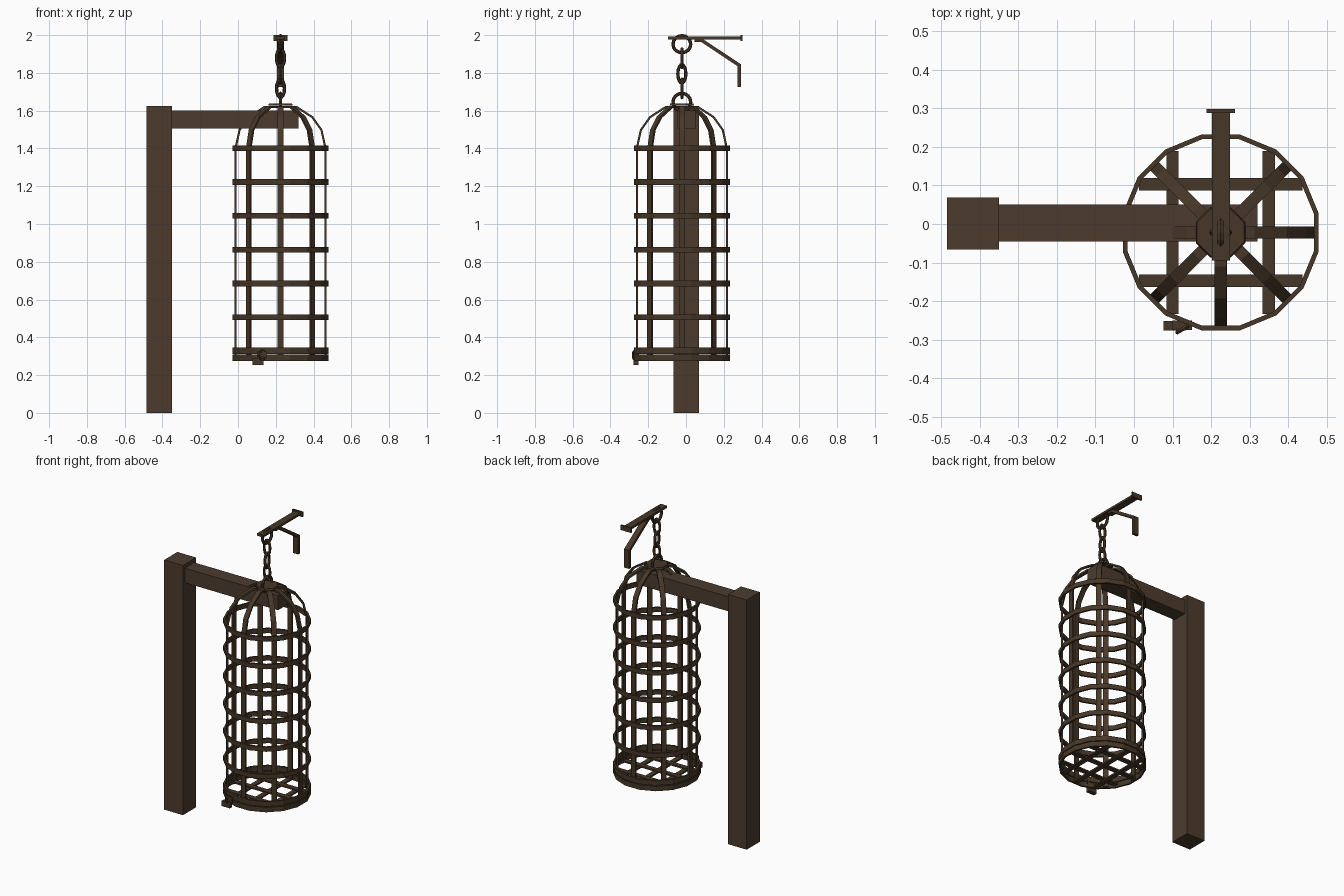
import bpy, bmesh, math
from mathutils import Vector, Matrix

if "Cube" in bpy.data.objects:
    bpy.data.objects.remove(bpy.data.objects["Cube"])

CX, CY = 0.225, -0.022          # cage axis
AXIS = Matrix.Translation((CX, CY, 0))


def material(name, rgb):
    m = bpy.data.materials.new(name)
    m.diffuse_color = (*rgb, 1)
    m.use_nodes = True
    m.node_tree.nodes["Principled BSDF"].inputs["Base Color"].default_value = m.diffuse_color
    return m


WOOD = material("dark wood", (0.072, 0.044, 0.027))
IRON = material("rusty iron", (0.062, 0.038, 0.021))


def finish(name, bm, mat, matrix=Matrix()):
    bmesh.ops.recalc_face_normals(bm, faces=bm.faces)
    mesh = bpy.data.meshes.new(name)
    bm.to_mesh(mesh)
    bm.free()
    mesh.transform(matrix)
    mesh.materials.append(mat)
    ob = bpy.data.objects.new(name, mesh)
    bpy.context.collection.objects.link(ob)
    return ob


def box(name, lo, hi, mat, matrix=Matrix()):
    lo, hi = Vector(lo), Vector(hi)
    bm = bmesh.new()
    bmesh.ops.create_cube(bm, size=1)
    for v in bm.verts:
        v.co = (lo + hi) / 2 + v.co * (hi - lo)
    return finish(name, bm, mat, matrix)


def sweep(bm, rings, closed=False):
    """Skin a list of equal cross-sections."""
    rows = [[bm.verts.new(p) for p in ring] for ring in rings]
    n = len(rows[0])
    for i in range(len(rows) if closed else len(rows) - 1):
        a, b = rows[i], rows[(i + 1) % len(rows)]
        for j in range(n):
            bm.faces.new((a[j], a[(j + 1) % n], b[(j + 1) % n], b[j]))
    if not closed:
        bm.faces.new(rows[0])
        bm.faces.new(rows[-1])


def strap(name, path, width, thick, matrix):
    """Flat bar following a path in the local x-z plane."""
    pts = [Vector((x, 0, z)) for x, z in path]
    rings = []
    for i, p in enumerate(pts):
        dirs = [(b - a).normalized() for a, b in zip(pts[max(i - 1, 0):i + 1], pts[max(i, 1):i + 2])]
        t = sum(dirs, Vector()).normalized()
        nrm = Vector((-t.z, 0, t.x)) * thick / max(t.dot(dirs[0]), 0.5)
        side = Vector((0, width / 2, 0))
        rings.append([p - side, p + side, p + nrm + side, p + nrm - side])
    bm = bmesh.new()
    sweep(bm, rings)
    return finish(name, bm, IRON, matrix)


def hoop(name, z0, z1, outer, thick=0.012, matrix=AXIS):
    """Sixteen-sided band with flats facing the axes."""
    rings = []
    for i in range(16):
        a = (i + 0.5) * math.pi / 8
        c, s = math.cos(a), math.sin(a)
        k = 1 / math.cos(math.pi / 16)
        rings.append([(r * k * c, r * k * s, z) for r, z in
                      ((outer, z0), (outer, z1), (outer - thick, z1), (outer - thick, z0))])
    bm = bmesh.new()
    sweep(bm, rings, True)
    return finish(name, bm, IRON, matrix)


def link(name, z, w, h, wire, matrix, sides=16):
    """Oval chain link standing in the local x-z plane."""
    rings = []
    for i in range(sides):
        a = 2 * math.pi * i / sides
        c, s = math.cos(a), math.sin(a)
        ring = []
        for j in range(6):
            b = math.pi * j / 3
            d = wire * math.cos(b)
            ring.append(((w - wire + d) * c, wire * math.sin(b), z + (h - wire + d) * s))
        rings.append(ring)
    bm = bmesh.new()
    sweep(bm, rings, True)
    return finish(name, bm, IRON, matrix)


def turn(deg):
    return Matrix.Rotation(math.radians(deg), 4, 'Z')


# Wooden gallows
box("post", (-0.485, -0.066, 0), (-0.35, 0.069, 1.625), WOOD)
box("beam", (-0.36, -0.046, 1.505), (0.32, 0.05, 1.60), WOOD)

# Cage ribs bending into the dome
rib = [(0.244, 0.28), (0.244, 1.40), (0.222, 1.50), (0.172, 1.57), (0.088, 1.624), (0.03, 1.626)]
for i in range(8):
    strap("cage_rib", rib, 0.031, 0.011, AXIS @ turn(45 * i))

# Cap plate where the ribs meet
bm = bmesh.new()
bmesh.ops.create_cone(bm, cap_ends=True, segments=8, radius1=0.07, radius2=0.066, depth=0.012)
finish("cap_plate", bm, IRON, AXIS @ Matrix.Translation((0, 0, 1.633)) @ turn(22.5))

# Horizontal bands
for i in range(6):
    z = 0.506 + i * 0.179
    hoop("cage_band", z - 0.015, z + 0.015, 0.254)
hoop("base_band", 0.313, 0.345, 0.254)
hoop("trapdoor_band", 0.276, 0.308, 0.254)

# Trapdoor lattice
for o in (-0.125, 0, 0.125):
    half = math.sqrt(0.246 ** 2 - o * o)
    box("floor_slat_across", (-half, o - 0.016, 0.288), (half, o + 0.016, 0.298), IRON, AXIS)
    box("floor_slat_along", (o - 0.016, -half, 0.280), (o + 0.016, half, 0.290), IRON, AXIS)

# Hasp and padlock on the base
box("hasp", (0.10, -0.275, 0.295), (0.15, -0.25, 0.325), IRON)
link("padlock_shackle", 0.305, 0.024, 0.03, 0.006,
     Matrix.Translation((0.128, -0.272, 0)) @ turn(30))
box("padlock_body", (0.076, -0.277, 0.254), (0.135, -0.252, 0.288), IRON)

# Chain from the bracket to the cage
side = AXIS @ turn(90)
link("top_ring", 1.952, 0.056, 0.054, 0.009, side)
link("chain_link", 1.878, 0.03, 0.058, 0.009, AXIS)
link("chain_link", 1.795, 0.03, 0.058, 0.009, side)
link("chain_link", 1.718, 0.03, 0.058, 0.009, AXIS)
link("cage_ring", 1.645, 0.056, 0.056, 0.009, side)

# Wall bracket
box("bracket_arm", (0.202, -0.095, 1.978), (0.249, 0.292, 1.992), IRON)
box("bracket_plate", (0.188, 0.288, 1.968), (0.262, 0.298, 2.0), IRON)
strap("bracket_brace", [(0.045, 1.982), (0.085, 1.982), (0.29, 1.846), (0.29, 1.726)],
      0.036, -0.018, Matrix.Translation((CX, 0, 0)) @ turn(90))
